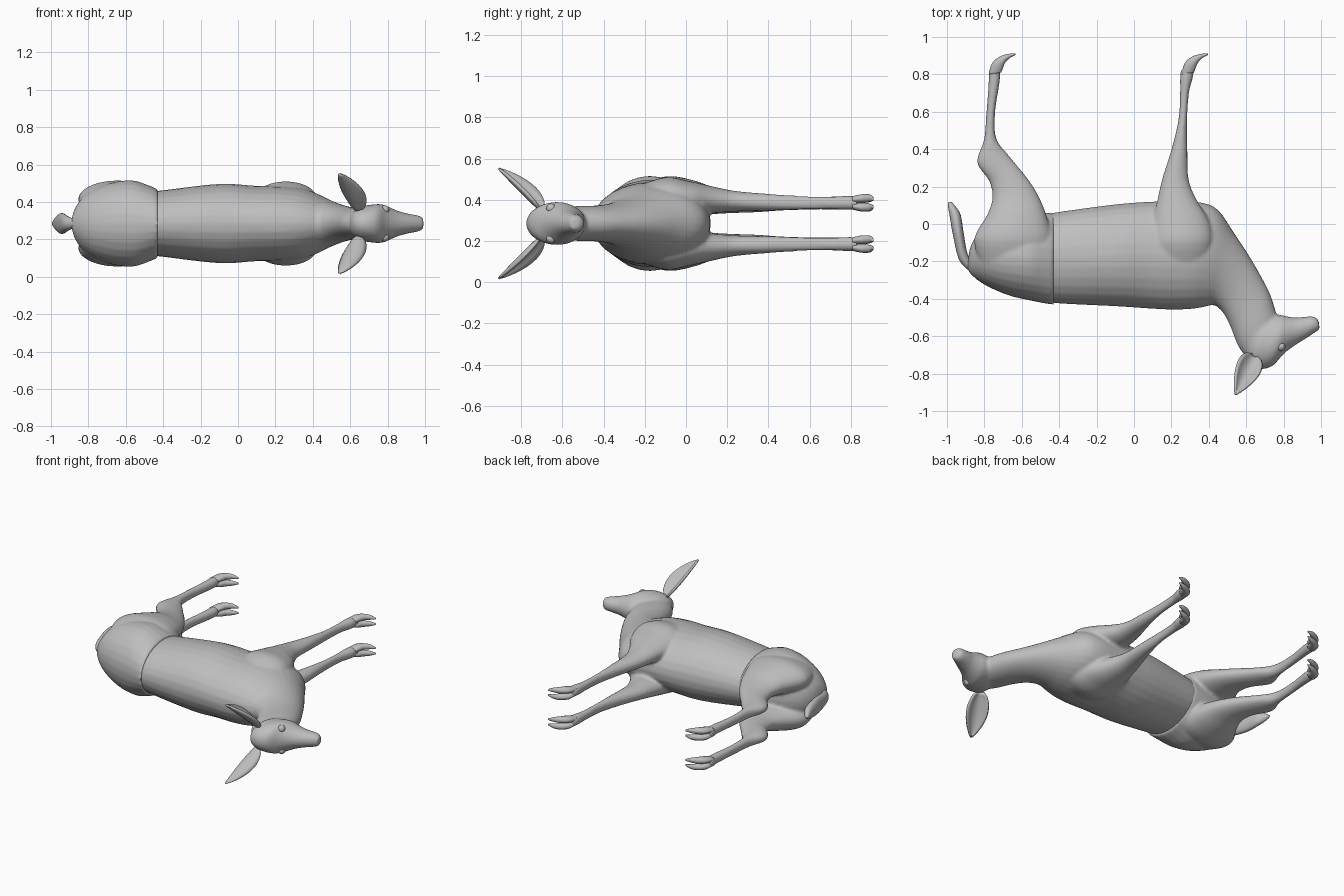
import bpy, bmesh, math
from mathutils import Vector

MID = 0.285  # height of the symmetry plane: the animal lies on its side

grey = bpy.data.materials.new("grey")
grey.diffuse_color = (0.52, 0.52, 0.52, 1)


def spline(rows, steps=4):
    """Smooth a list of sections with a Catmull-Rom curve."""
    out = []
    for i in range(len(rows) - 1):
        a, b, c, d = (rows[max(0, min(len(rows) - 1, i + k))] for k in (-1, 0, 1, 2))
        for s in range(steps):
            t = s / steps
            out.append([0.5 * (2 * q + (r - p) * t + (2 * p - 5 * q + 4 * r - v) * t * t
                               + (3 * q - p - 3 * r + v) * t ** 3)
                        for p, q, r, v in zip(a, b, c, d)])
    return out + [list(rows[-1])]


def loft(bm, rows, side=1, n=28):
    """Section = two profile points (x, y), half width, sideways centre."""
    rings = []
    for ax, ay, bx, by, w, wc in spline(rows):
        ring = []
        for k in range(n):
            a = 2 * math.pi * k / n
            c, s = math.cos(a), math.sin(a)
            ring.append(bm.verts.new(((ax + bx) / 2 + c * (bx - ax) / 2,
                                      (ay + by) / 2 + c * (by - ay) / 2,
                                      MID + side * (wc + s * w))))
        rings.append(ring)
    for r, q in zip(rings, rings[1:]):
        for k in range(n):
            bm.faces.new((r[k], r[(k + 1) % n], q[(k + 1) % n], q[k]))
    bm.faces.new(rings[0])
    bm.faces.new(rings[-1])


def finish(name, bm, fuse=0):
    bmesh.ops.recalc_face_normals(bm, faces=bm.faces)
    for f in bm.faces:
        f.smooth = True
    me = bpy.data.meshes.new(name)
    bm.to_mesh(me)
    bm.free()
    me.materials.append(grey)
    ob = bpy.data.objects.new(name, me)
    bpy.context.collection.objects.link(ob)
    if fuse:
        m = ob.modifiers.new("fuse", 'REMESH')
        m.mode = 'VOXEL'
        m.voxel_size = 0.01
        m.use_smooth_shade = True
        m = ob.modifiers.new("soften", 'SMOOTH')
        m.factor = 0.5
        m.iterations = fuse
    return ob


# torso and neck
torso = [(-.5, -.41, -.5, .045, .165, 0), (-.4, -.425, -.4, .065, .178, 0),
         (-.1, -.44, -.1, .105, .212, 0), (.08, -.452, .1, .12, .202, 0),
         (.2, -.458, .22, .12, .2, 0), (.3, -.455, .36, .115, .19, 0),
         (.37, -.445, .45, .075, .165, 0), (.43, -.435, .53, -.04, .13, 0),
         (.48, -.48, .61, -.16, .102, 0), (.52, -.56, .68, -.28, .088, 0),
         (.555, -.65, .73, -.38, .085, 0), (.59, -.70, .765, -.49, .08, 0)]
# head from skull to nose
head = [(.595, -.70, .64, -.58, .055, 0), (.62, -.755, .69, -.5, .09, 0),
        (.67, -.777, .745, -.487, .1, 0), (.74, -.76, .79, -.487, .104, 0),
        (.795, -.70, .825, -.495, .087, 0), (.85, -.656, .87, -.5, .066, 0),
        (.92, -.612, .92, -.495, .051, 0), (.968, -.58, .962, -.495, .043, 0),
        (.992, -.565, .988, -.515, .028, 0)]
# shoulder and front leg
front_leg = [(.12, -.22, .36, -.26, .05, .13), (.09, -.1, .42, -.1, .09, .135),
             (.1, .02, .40, .02, .08, .125), (.125, .13, .335, .13, .065, .115),
             (.15, .24, .292, .24, .05, .108), (.2, .4, .286, .4, .041, .103),
             (.238, .56, .284, .56, .034, .1), (.246, .7, .294, .7, .031, .1),
             (.246, .78, .312, .77, .035, .1), (.252, .83, .322, .83, .034, .1)]
bm = bmesh.new()
loft(bm, torso)
loft(bm, head)
for side in (1, -1):
    loft(bm, front_leg, side)
finish("body_head_and_front_legs", bm, 5)

# rump, thighs and hind legs
rump = [(-.89, -.24, -.885, -.17, .03, 0), (-.875, -.265, -.87, -.11, .08, 0),
        (-.83, -.305, -.83, -.05, .14, 0), (-.76, -.345, -.76, 0, .187, 0),
        (-.66, -.385, -.66, .04, .222, 0), (-.56, -.408, -.56, .055, .23, 0),
        (-.48, -.424, -.48, .06, .205, 0), (-.43, -.432, -.43, .06, .184, 0)]
hind_leg = [(-.82, -.22, -.5, -.25, .07, .12), (-.855, -.08, -.438, -.1, .1, .13),
            (-.785, .05, -.46, .02, .088, .122), (-.757, .14, -.505, .14, .064, .11),
            (-.775, .23, -.57, .245, .051, .102), (-.84, .33, -.668, .365, .043, .098),
            (-.802, .45, -.737, .46, .036, .098), (-.789, .6, -.742, .6, .032, .098),
            (-.778, .75, -.718, .76, .033, .1), (-.778, .83, -.715, .83, .034, .1)]
bm = bmesh.new()
loft(bm, rump)
for side in (1, -1):
    loft(bm, hind_leg, side)
finish("hindquarters_and_hind_legs", bm, 4)

# cloven hooves: two toes on each foot
for name, dx in (("front_hooves", 0), ("hind_hooves", -1.03)):
    bm = bmesh.new()
    for side in (1, -1):
        for toe in (1, -1):
            rows = [(.254, .80, .32, .81, .016, .016), (.27, .858, .33, .835, .021, .02),
                    (.308, .893, .34, .86, .021, .022), (.355, .909, .365, .887, .016, .022),
                    (.396, .912, .397, .904, .006, .018)]
            loft(bm, [(a + dx, b, c + dx, d, w, .1 + toe * o) for a, b, c, d, w, o in rows],
                 side, 14)
    finish(name, bm)

# tail
bm = bmesh.new()
loft(bm, [(-.86, -.265, -.84, -.2, .025, 0), (-.905, -.23, -.875, -.19, .03, 0),
          (-.94, -.18, -.895, -.14, .042, 0), (-.968, -.06, -.912, -.04, .056, 0),
          (-.985, .04, -.927, .05, .045, 0), (-.995, .1, -.955, .095, .022, 0),
          (-.992, .118, -.975, .117, .006, 0)], n=20)
finish("tail", bm)

# ears: cupped leaves
bm = bmesh.new()
for side in (1, -1):
    base = Vector((.645, -.70, .075))
    axis = Vector((.548, -.902, .276)) - base
    u = axis.normalized()
    n = Vector((.35, .6, .6))
    n = (n - u * n.dot(u)).normalized()
    b = u.cross(n)
    rows = []
    for i in range(15):
        t = i / 14
        w = .018 * (1 - t) + .052 * math.sin(math.pi * t ** .8) ** .8 + .002
        rows.append([])
        for j in range(9):
            s = j / 4 - 1
            p = base + axis * t + b * s * w + n * (.6 * w * s * s - .012)
            rows[-1].append(bm.verts.new((p.x, p.y, MID + side * p.z)))
    for r, q in zip(rows, rows[1:]):
        for j in range(8):
            bm.faces.new((r[j], r[j + 1], q[j + 1], q[j]))
ears = finish("ears", bm)
m = ears.modifiers.new("thickness", 'SOLIDIFY')
m.thickness = .012
m.offset = 0

# eyes
bm = bmesh.new()
for side in (1, -1):
    r = bmesh.ops.create_uvsphere(bm, u_segments=16, v_segments=10, radius=.024)
    bmesh.ops.translate(bm, verts=r["verts"], vec=(.785, -.655, MID + side * .073))
finish("eyes", bm)
